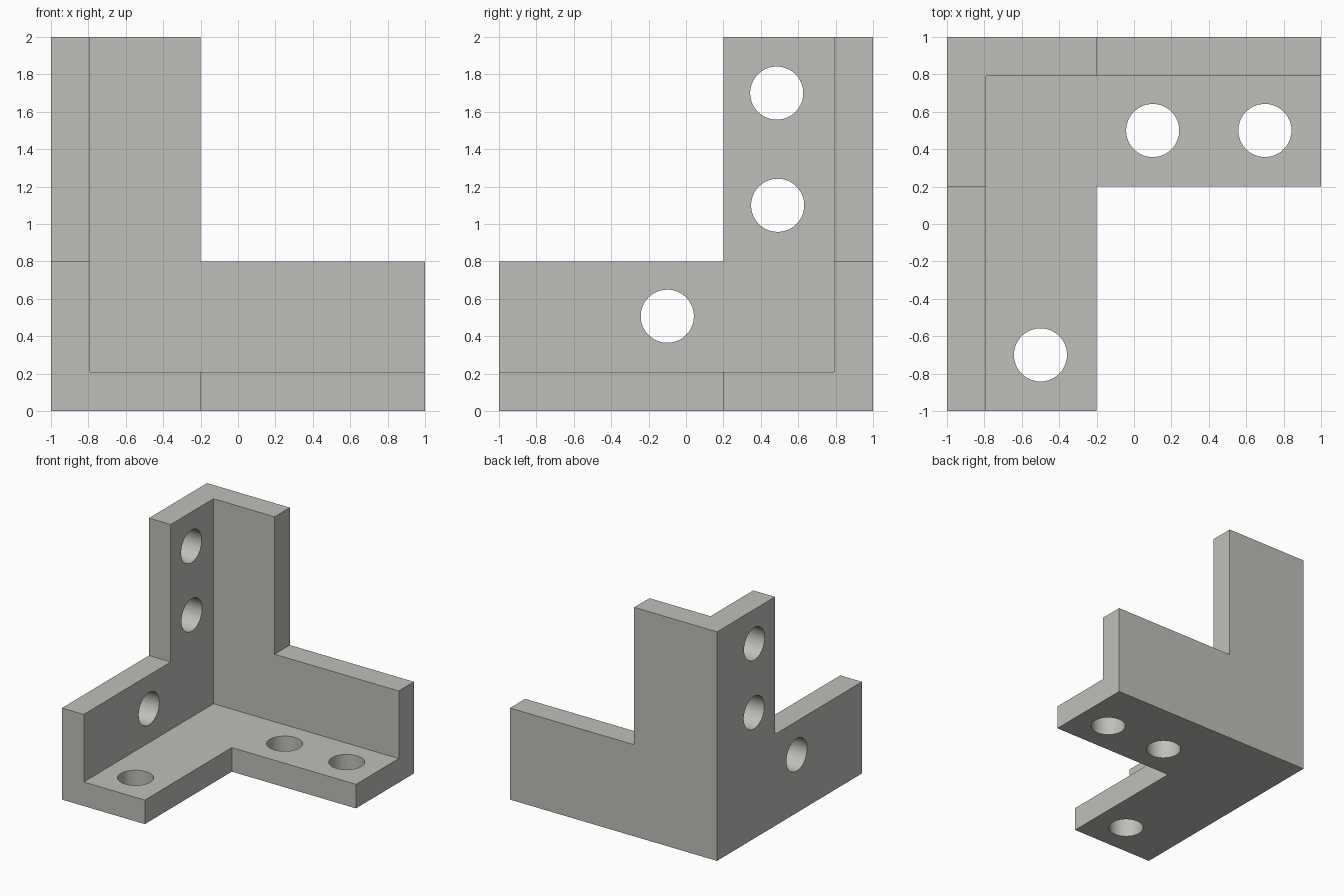
import bpy
import math
from mathutils import Vector

if "Cube" in bpy.data.objects:
    bpy.data.objects.remove(bpy.data.objects["Cube"])

WALL = 0.21    # plate thickness
ARM = 0.80     # arm width
HOLE = 0.142   # hole radius

grey = bpy.data.materials.new("warm grey")
grey.diffuse_color = (0.52, 0.52, 0.49, 1)
grey.use_nodes = True
grey.node_tree.nodes["Principled BSDF"].inputs["Base Color"].default_value = grey.diffuse_color


def box(name, lo, hi):
    lo, hi = Vector(lo), Vector(hi)
    bpy.ops.mesh.primitive_cube_add(size=1, location=(lo + hi) / 2)
    ob = bpy.context.object
    ob.name = name
    ob.scale = hi - lo
    bpy.ops.object.transform_apply(location=True, rotation=True, scale=True)
    return ob


def hole(location, rotation=(0, 0, 0)):
    bpy.ops.mesh.primitive_cylinder_add(vertices=64, radius=HOLE, depth=0.6,
                                        location=location, rotation=rotation)
    return bpy.context.object


# Solid block that is carved into the three-way corner
bracket = box("corner_bracket", (-1, -1, 0), (1, 1, 2))
bracket.data.materials.append(grey)

x_in, y_in = -1 + WALL, 1 - WALL
x_arm, y_arm = -1 + ARM, 1 - ARM
cutters = [
    box("inner_cutter", (x_in, -1.5, WALL), (1.5, y_in, 2.5)),
    # notches that leave an L-shaped floor, side wall and back wall
    box("floor_notch", (x_arm, -1.6, -0.5), (1.6, y_arm, 2.6)),
    box("side_notch", (-1.5, -1.7, ARM), (1.7, y_arm, 2.7)),
    box("back_notch", (x_arm, -1.8, ARM), (1.8, 1.5, 2.8)),
]

# Screw holes through the floor
for x, y in ((0.1, 0.5), (0.7, 0.5), (-0.5, -0.7)):
    cutters.append(hole((x, y, 0.1)))

# Screw holes through the side wall
for y, z in ((0.485, 1.70), (0.49, 1.10), (-0.10, 0.507)):
    cutters.append(hole((-0.9, y, z), (0, math.pi / 2, 0)))

# Apply the cuts and discard the cutters
bpy.ops.object.select_all(action='DESELECT')
bracket.select_set(True)
bpy.context.view_layer.objects.active = bracket
for cutter in cutters:
    cutter.hide_render = True
    mod = bracket.modifiers.new("cut", 'BOOLEAN')
    mod.operation = 'DIFFERENCE'
    mod.solver = 'EXACT'
    mod.object = cutter
    bpy.ops.object.modifier_apply(modifier=mod.name)
    bpy.data.objects.remove(cutter, do_unlink=True)

bpy.ops.object.shade_smooth_by_angle(angle=math.radians(30))
